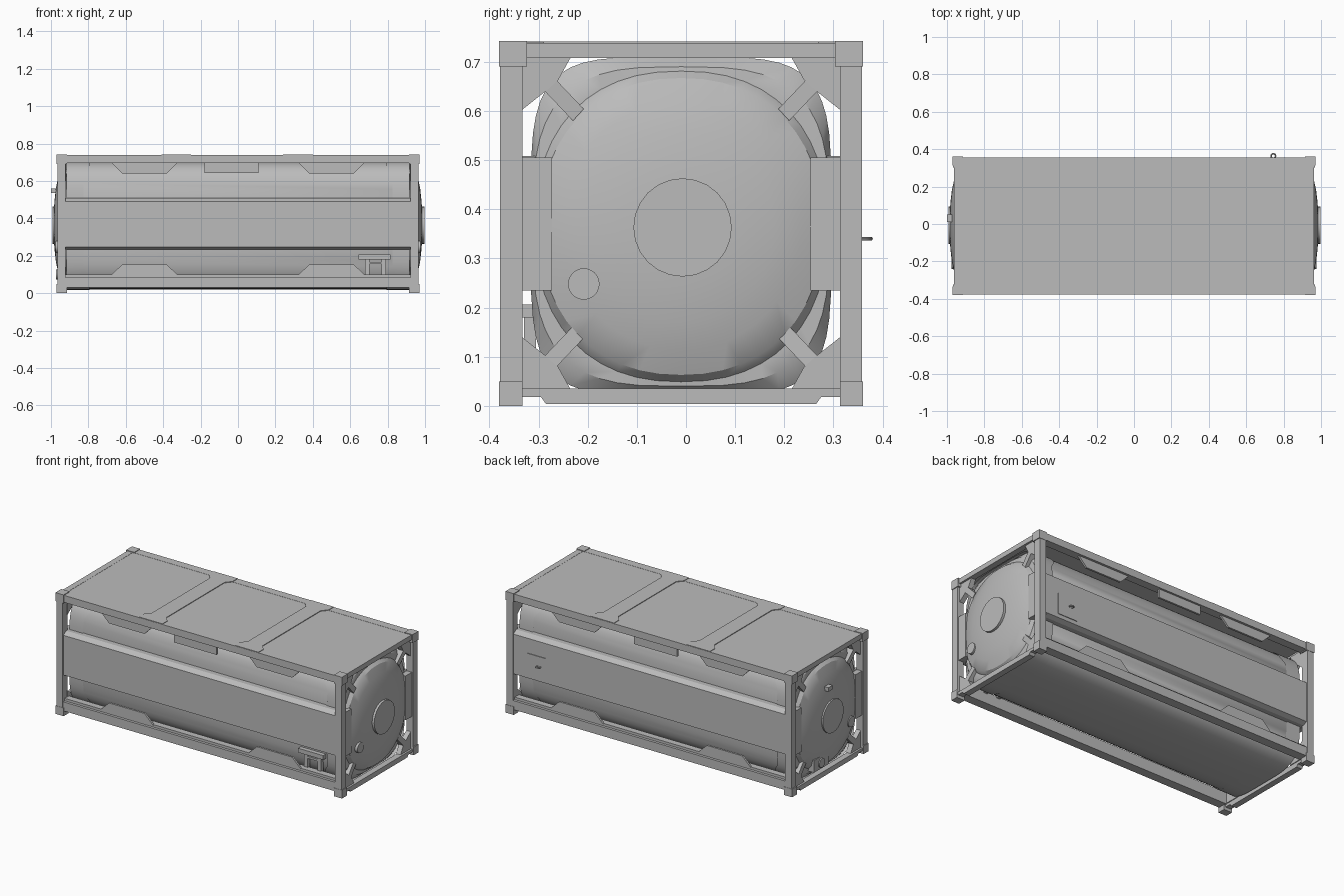
import bpy, bmesh, math
from mathutils import Vector

if "Cube" in bpy.data.objects:
    bpy.data.objects.remove(bpy.data.objects["Cube"])

grey = bpy.data.materials.new("steel_grey")
grey.use_nodes = True
colour = (0.5, 0.5, 0.5, 1)
grey.diffuse_color = colour
grey.node_tree.nodes["Principled BSDF"].inputs["Base Color"].default_value = colour

CY, CZ = -0.01, 0.365   # tank axis
SIDES = (-1, 1)


def finish(name, bm, smooth=False):
    bmesh.ops.recalc_face_normals(bm, faces=bm.faces)
    mesh = bpy.data.meshes.new(name)
    bm.to_mesh(mesh)
    bm.free()
    mesh.materials.append(grey)
    ob = bpy.data.objects.new(name, mesh)
    bpy.context.collection.objects.link(ob)
    if smooth:
        bpy.ops.object.select_all(action='DESELECT')
        bpy.context.view_layer.objects.active = ob
        ob.select_set(True)
        bpy.ops.object.shade_smooth_by_angle(angle=math.radians(32))
    return ob


def prism(name, points, offset):
    """Extrude a closed 3D outline along an offset."""
    bm = bmesh.new()
    face = bm.faces.new([bm.verts.new(p) for p in points])
    out = bmesh.ops.extrude_face_region(bm, geom=[face])
    moved = [v for v in out["geom"] if isinstance(v, bmesh.types.BMVert)]
    bmesh.ops.translate(bm, verts=moved, vec=Vector(offset))
    return finish(name, bm)


def box(name, x0, x1, y0, y1, z0, z1):
    return prism(name, [(x0, y0, z0), (x1, y0, z0), (x1, y1, z0), (x0, y1, z0)],
                 (0, 0, z1 - z0))


def section(ry, rz, power, n=48):
    """Rounded-square cross-section in y and z."""
    pts = []
    for i in range(n):
        a = 2 * math.pi * i / n
        c, s = math.cos(a), math.sin(a)
        pts.append((CY + ry * math.copysign(abs(c) ** (2 / power), c),
                    CZ + rz * math.copysign(abs(s) ** (2 / power), s)))
    return pts


def loft(name, rings, caps=True, smooth=True):
    bm = bmesh.new()
    rows = [[bm.verts.new(p) for p in ring] for ring in rings]
    n = len(rows[0])
    for a, b in zip(rows, rows[1:]):
        for i in range(n):
            j = (i + 1) % n
            bm.faces.new((a[i], a[j], b[j], b[i]))
    if caps:
        bm.faces.new(rows[0])
        bm.faces.new(rows[-1])
    return finish(name, bm, smooth)


def disc(name, x0, x1, y, z, r, n=24):
    ring = [(y + r * math.cos(2 * math.pi * i / n), z + r * math.sin(2 * math.pi * i / n))
            for i in range(n)]
    return loft(name, [[(x, *p) for p in ring] for x in (x0, x1)])


# Tank body with domed heads
half = [(0.90, 0.306, 0.345, 4.5), (0.925, 0.302, 0.325, 3.2), (0.926, 0.298, 0.316, 2.3),
        (0.945, 0.288, 0.302, 2.2), (0.962, 0.245, 0.252, 2), (0.974, 0.19, 0.195, 2),
        (0.982, 0.12, 0.12, 2), (0.985, 0.05, 0.05, 2)]
profile = [(-x, *r) for x, *r in reversed(half)] + half
loft("tank", [[(x, *p) for p in section(ry, rz, k)] for x, ry, rz, k in profile])

# Corner posts, castings and end structure
for s in SIDES:
    tag = "left" if s > 0 else "right"
    for t in SIDES:
        y = lambda d: CY + t * d
        end = tag + ("_back" if t > 0 else "_front")
        box("post_" + end, s * 0.922, s * 0.965, y(0.323), y(0.368), 0, 0.74)
        for z0, z1 in ((0, 0.05), (0.69, 0.742)):
            box("casting_" + end, s * 0.915, s * 0.97, y(0.323), y(0.37), z0, z1)
        box("upper_casting_lip_" + end, s * 0.915, s * 0.969, y(0.313), y(0.36), 0.69, 0.742)
        box("panel_end_" + end, s * 0.90, s * 0.958, y(0.263), y(0.33), 0.235, 0.505)
        # Corner gusset and the sloping brace to the tank head
        for v in SIDES:
            z = lambda d: CZ + 0.006 + v * d
            x = s * 0.95
            prism("gusset_" + end, [(x, y(a), z(b)) for a, b in (
                (0.325, 0.23), (0.277, 0.268), (0.25, 0.292), (0.225, 0.337), (0.325, 0.337))],
                (-s * 0.03, 0, 0))
            prism("brace_" + end, [(x + s * d, y(a), z(b)) for d, a, b in (
                (0, 0.277, 0.269), (0, 0.254, 0.292), (-0.005, 0.198, 0.233),
                (-0.005, 0.22, 0.209))], (-s * 0.05, 0, 0))
    box("upper_end_rail_" + tag, s * 0.925, s * 0.962, -0.335, 0.315, 0.708, 0.738)
    prism("lower_end_rail_" + tag, [(s * 0.925, CY + a, b) for a, b in (
        (-0.325, 0.018), (-0.285, 0.018), (-0.275, 0.004), (0.275, 0.004),
        (0.285, 0.018), (0.325, 0.018), (0.325, 0.035), (-0.325, 0.035))],
        (s * 0.037, 0, 0))

    # Flared collar around each end of the tank
    ring = section(0.312, 0.347, 4.5, 64)

    def inner(z):
        f = min(max((abs(z - CZ) - 0.23) / 0.04, 0), 1)
        return s * (0.825 - 0.03 * f)
    loft("collar_" + tag, [[(inner(p[1]) if k else s * 0.918, *p) for p in ring]
                           for k in (0, 1)], caps=False)

    # Small drain cover on each head
    disc("head_cover_" + tag, s * 0.93, s * 0.977, -0.208, 0.248, 0.032)
disc("manhole_cover", 0.96, 0.997, -0.007, 0.363, 0.1)
disc("rear_centre_cover", -0.97, -0.992, -0.007, 0.363, 0.1)
box("head_knob", -1.0, -0.96, 0.01, 0.05, 0.535, 0.56)
box("outlet_box", -0.965, -0.90, 0.0, 0.14, 0.065, 0.14)
disc("outlet_valve", -0.94, -0.972, 0.07, 0.10, 0.028, 12)

# Long side structure, both sides
for t in SIDES:
    tag = "back" if t > 0 else "front"
    y = lambda d: CY + t * d
    box("upper_side_rail_" + tag, -0.922, 0.922, y(0.315), y(0.366), 0.695, 0.738)
    prism("lower_side_rail_" + tag, [(-0.922, y(a), b) for a, b in (
        (0.366, 0.03), (0.366, 0.085), (0.35, 0.085), (0.35, 0.1), (0.31, 0.1), (0.31, 0.03))],
        (1.844, 0, 0))
    prism("side_panel_" + tag, [(-0.924, y(a), b) for a, b in (
        (0.362, 0.247), (0.362, 0.49), (0.335, 0.508), (0.263, 0.508),
        (0.263, 0.235), (0.335, 0.235))], (1.846, 0, 0))
    for c in (-0.5, 0.5):
        for z0, z1 in ((0.7, 0.64), (0.095, 0.153)):
            prism("side_gusset_" + tag, [(c + a, y(0.352), b) for a, b in (
                (-0.18, z0), (0.18, z0), (0.12, z1), (-0.12, z1))], (0, -t * 0.012, 0))
    box("sign_plate_" + tag, -0.18, 0.11, y(0.354), y(0.342), 0.643, 0.70)

# Roof and its flared cross straps
box("roof", -0.925, 0.925, -0.36, 0.34, 0.72, 0.737)
for c in (-0.33, 0.32):
    half_strap = [(0.08, 0.364), (0.08, 0.315), (0.05, 0.28)]
    outline = half_strap + [(a, -b) for a, b in reversed(half_strap)]
    outline += [(-a, b) for a, b in reversed(outline)]
    prism("roof_strap", [(c + a, CY + b, 0.735) for a, b in outline], (0, 0, 0.006))

# Valve stand on the front
box("valve_step", 0.645, 0.815, -0.34, -0.30, 0.18, 0.206)
for x in (0.69, 0.78):
    box("valve_leg", x - 0.012, x + 0.012, -0.33, -0.305, 0.09, 0.185)
box("valve_crossbar", 0.69, 0.78, -0.33, -0.31, 0.155, 0.168)

# Document plate with a hook on the back
box("document_plate", 0.70, 0.83, 0.35, 0.356, 0.27, 0.40)
bpy.ops.mesh.primitive_torus_add(major_radius=0.012, minor_radius=0.004, major_segments=16,
                                 minor_segments=8, location=(0.745, 0.364, 0.34))
hook = bpy.context.object
hook.name = "document_hook"
hook.data.materials.append(grey)
bpy.ops.object.shade_smooth_by_angle()
